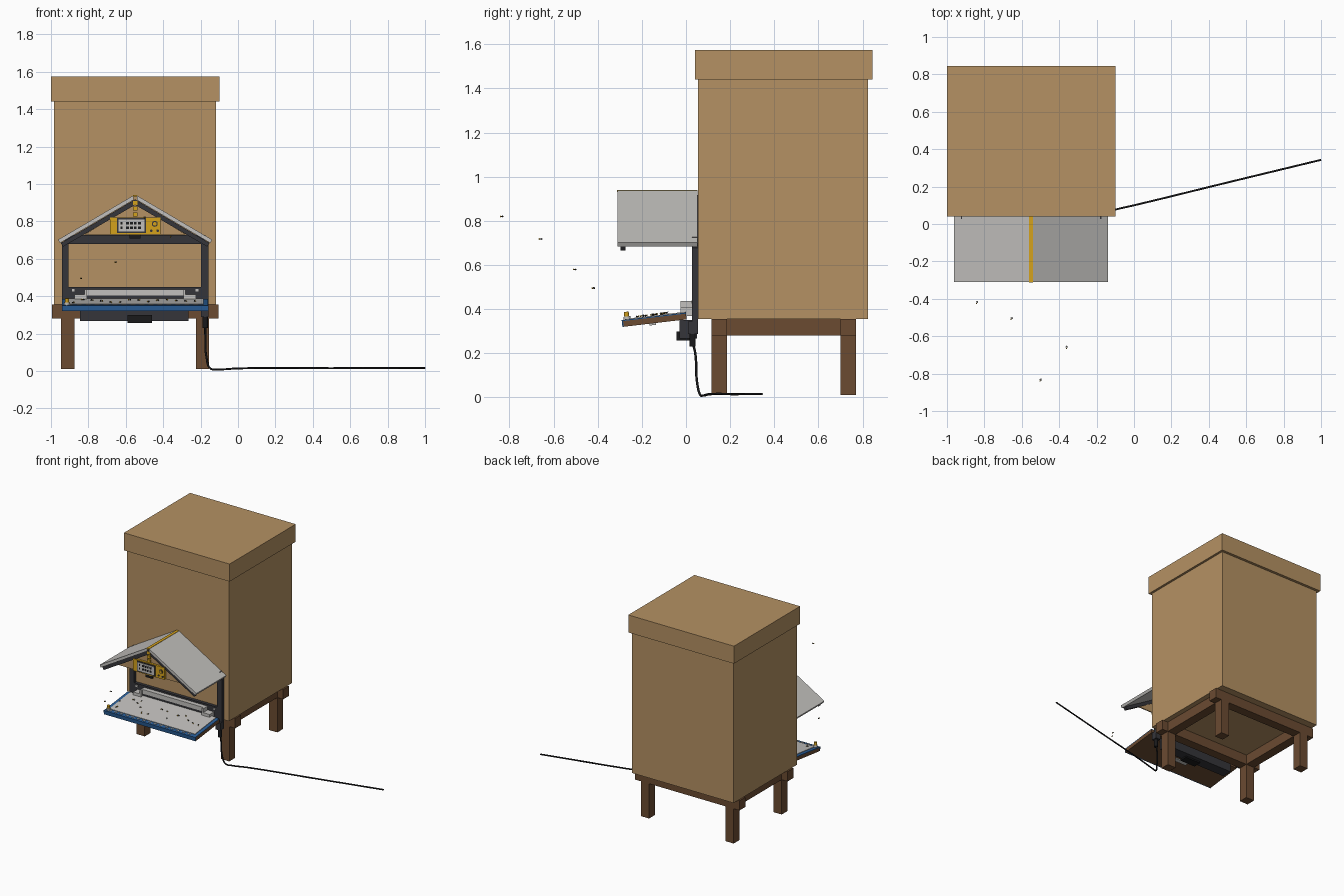
import bpy, bmesh, math, random
from mathutils import Matrix, Vector

if "Cube" in bpy.data.objects:
    bpy.data.objects.remove(bpy.data.objects["Cube"])

random.seed(4)


def mat(name, r, g, b):
    m = bpy.data.materials.new(name)
    m.diffuse_color = (r, g, b, 1)
    m.use_nodes = True
    m.node_tree.nodes["Principled BSDF"].inputs["Base Color"].default_value = m.diffuse_color
    return m


TAN = mat("tan wood", 0.46, 0.285, 0.125)
BROWN = mat("brown wood", 0.147, 0.07, 0.031)
GREY = mat("light grey", 0.54, 0.53, 0.51)
DARK = mat("charcoal", 0.036, 0.036, 0.042)
BLUE = mat("blue", 0.023, 0.115, 0.32)
GOLD = mat("golden yellow", 0.66, 0.36, 0.012)
BLACK = mat("black", 0.01, 0.01, 0.011)


def finish(name, bm, m, matrix=None):
    bmesh.ops.recalc_face_normals(bm, faces=bm.faces)
    me = bpy.data.meshes.new(name)
    bm.to_mesh(me)
    bm.free()
    me.materials.append(m)
    ob = bpy.data.objects.new(name, me)
    bpy.context.collection.objects.link(ob)
    if matrix:
        ob.matrix_world = matrix
    return ob


def boxes(name, m, spans, matrix=None):
    """Several boxes (x0,x1,y0,y1,z0,z1) in one object."""
    bm = bmesh.new()
    for x0, x1, y0, y1, z0, z1 in spans:
        mx = Matrix.Translation(((x0 + x1) / 2, (y0 + y1) / 2, (z0 + z1) / 2)) @ \
            Matrix.Diagonal((x1 - x0, y1 - y0, z1 - z0, 1))
        bmesh.ops.create_cube(bm, size=1, matrix=mx)
    return finish(name, bm, m, matrix)


def prism(name, m, profile, y0, y1):
    """Extrude an x-z outline along y."""
    bm = bmesh.new()
    f = bm.faces.new([bm.verts.new((x, y0, z)) for x, z in profile])
    ext = bmesh.ops.extrude_face_region(bm, geom=[f])
    bmesh.ops.translate(bm, vec=(0, y1 - y0, 0),
                        verts=[v for v in ext["geom"] if isinstance(v, bmesh.types.BMVert)])
    return finish(name, bm, m)


def cylinder(name, m, centre, r, depth, axis="Z", sides=16, base=Matrix()):
    bm = bmesh.new()
    bmesh.ops.create_cone(bm, cap_ends=True, segments=sides, radius1=r, radius2=r, depth=depth)
    rot = Matrix.Rotation(math.pi / 2, 4, "X") if axis == "Y" else Matrix()
    return finish(name, bm, m, base @ Matrix.Translation(centre) @ rot)


def tube(name, m, pts, r):
    cu = bpy.data.curves.new(name, "CURVE")
    cu.dimensions = "3D"
    cu.bevel_depth, cu.bevel_resolution, cu.resolution_u = r, 2, 6
    cu.use_fill_caps = True
    sp = cu.splines.new("BEZIER")
    sp.bezier_points.add(len(pts) - 1)
    for bp, p in zip(sp.bezier_points, pts):
        bp.co = p
        bp.handle_left_type = bp.handle_right_type = "AUTO"
    cu.materials.append(m)
    ob = bpy.data.objects.new(name, cu)
    bpy.context.collection.objects.link(ob)
    return ob


# Hive box and lid
boxes("hive_body", TAN, [(-0.983, -0.117, 0.055, 0.825, 0.355, 1.44)])
boxes("hive_lid", TAN, [(-1, -0.1, 0.04, 0.845, 1.44, 1.575)])

# Stand: long cross rails, side rails, four legs
LX = [(-0.945, -0.875), (-0.225, -0.155)]
LY = [(0.115, 0.185), (0.70, 0.77)]
boxes("stand_cross_rails", BROWN, [(-0.995, -0.105, a, b, 0.28, 0.355) for a, b in LY])
boxes("stand_side_rails", BROWN, [(a, b, 0.185, 0.70, 0.28, 0.355) for a, b in LX])
boxes("stand_legs", BROWN, [(*x, *y, 0.012, 0.28) for x in LX for y in LY])

# Porch roof
CX = -0.55
for side, label in ((-1, "left"), (1, "right")):
    prism("porch_roof_" + label, GREY,
          [(CX + side * 0.01, 0.938), (CX + side * 0.412, 0.702),
           (CX + side * 0.402, 0.684), (CX + side * 0.01, 0.914)], -0.31, 0.053)
    for where, y0, y1 in (("front", -0.297, -0.275), ("back", 0.03, 0.054)):
        prism(f"{where}_rafter_{label}", DARK,
              [(CX, 0.918), (CX + side * 0.398, 0.684),
               (CX + side * 0.385, 0.665), (CX, 0.888)], y0, y1)
prism("ridge_strip", GOLD, [(CX - 0.011, 0.932), (CX + 0.011, 0.932),
                            (CX + 0.011, 0.94), (CX - 0.011, 0.94)], -0.312, 0.053)
prism("gable_board", TAN, [(CX - 0.27, 0.73), (CX + 0.27, 0.73), (CX, 0.892)], -0.285, -0.277)

# Porch frame against the hive wall
boxes("porch_posts", DARK, [(-0.942, -0.905, 0.028, 0.054, 0.34, 0.69),
                            (-0.197, -0.158, 0.028, 0.054, 0.34, 0.69)])
boxes("porch_crossbeam", DARK, [(-0.925, -0.175, 0.028, 0.054, 0.68, 0.727)])
boxes("porch_lower_beam", DARK, [(-0.92, -0.18, 0.03, 0.054, 0.355, 0.45)])

# Display unit hung under the ridge
boxes("display_case", GOLD, [(-0.685, -0.415, -0.302, -0.286, 0.73, 0.822)])
boxes("display_bezel", DARK, [(-0.648, -0.492, -0.306, -0.302, 0.737, 0.817)])
boxes("display_screen", GREY, [(-0.64, -0.5, -0.309, -0.306, 0.745, 0.809)])
boxes("display_segments", BLACK,
      [(x, x + w, -0.311, -0.309, z, z + 0.014)
       for z in (0.758, 0.784)
       for x, w in ((-0.627, 0.01), (-0.6, 0.016), (-0.578, 0.016), (-0.556, 0.012), (-0.535, 0.016))])
for i, (x, z, r) in enumerate(((-0.445, 0.787, 0.016), (-0.463, 0.75, 0.007), (-0.43, 0.75, 0.007))):
    cylinder(f"display_button_{i + 1}", DARK, (x, -0.303, z), r, 0.006, "Y")
cylinder("display_dial", GOLD, (-0.445, -0.307, 0.787), 0.01, 0.006, "Y")
boxes("display_hanger", GOLD, [(CX - 0.012, CX + 0.012, -0.302, -0.288, z, z + 0.022)
                               for z in (0.826, 0.857, 0.888)])
boxes("display_sensor", BLACK, [(-0.58, -0.52, -0.3, -0.284, 0.708, 0.73)])

# Sloping landing board, in its own tilted frame
TILT = Matrix.Translation((CX, -0.285, 0.32)) @ Matrix.Rotation(math.radians(6.7), 4, "X")
boxes("landing_board", BROWN, [(-0.39, 0.39, 0.003, 0.29, 0, 0.026)], TILT)
boxes("landing_front_trim", BLUE, [(-0.391, 0.391, -0.003, 0.003, 0, 0.031)], TILT)
boxes("landing_blue_top", BLUE, [(-0.39, 0.39, 0.003, 0.29, 0.026, 0.031)], TILT)
boxes("landing_plate", GREY, [(-0.365, 0.365, 0.03, 0.29, 0.031, 0.035)], TILT)
boxes("landing_edge_marks", GREY, [(-0.36 + i * 0.048, -0.335 + i * 0.048, 0.012, 0.02, 0.031, 0.034)
                                   for i in range(15)], TILT)
cylinder("level_knob_base", GREY, (-0.365, 0.022, 0.038), 0.016, 0.014, base=TILT)
cylinder("level_knob", GOLD, (-0.365, 0.022, 0.055), 0.011, 0.022, base=TILT)
boxes("board_bracket", GREY, [(-0.06, 0.06, 0.12, 0.15, -0.008, 0)], TILT)

# Entrance sensor channel and the housing beneath it
boxes("entrance_channel", GREY, [(-0.82, -0.28, -0.005, 0.03, 0.405, 0.437),
                                 (-0.84, -0.26, -0.025, 0.03, 0.37, 0.385)])
boxes("channel_front_slot", DARK, [(-0.82, -0.28, 0.0, 0.03, 0.385, 0.405)])
boxes("channel_end_blocks", GREY, [(x, x + 0.055, -0.025, 0.03, 0.37, 0.408) for x in (-0.875, -0.28)])
boxes("channel_end_plates", GREY, [(x, x + 0.012, -0.025, -0.005, 0.37, 0.437) for x in (-0.82, -0.292)])
boxes("beam_bolts", GREY, [(x, x + 0.014, 0.024, 0.03, 0.425, 0.439) for x in (-0.888, -0.226)])
boxes("sensor_housing", DARK, [(-0.845, -0.265, -0.03, 0.05, 0.268, 0.352)])
boxes("battery_box", BLACK, [(-0.59, -0.46, -0.042, 0.02, 0.257, 0.3)])

# Cable with plug
cylinder("cable_plug", BLACK, (-0.175, 0.03, 0.26), 0.014, 0.06)
boxes("cable_socket", DARK, [(-0.197, -0.158, 0.01, 0.054, 0.288, 0.345)])
tube("cable", BLACK, [(-0.175, 0.03, 0.25), (-0.175, 0.042, 0.2), (-0.168, 0.05, 0.07),
                      (-0.148, 0.063, 0.014), (-0.1, 0.077, 0.009), (0.0, 0.1, 0.014),
                      (0.5, 0.222, 0.015), (1.0, 0.343, 0.016)], 0.0055)


# Bees: dark ellipsoid, gold band, pale wings
def bee(name, place, turn):
    base = place @ Matrix.Rotation(turn, 4, "Z")
    for part, m, y, size in (("abdomen", BLACK, 0.004, (0.004, 0.006, 0.004)),
                             ("thorax", GOLD, -0.005, (0.004, 0.004, 0.004)),
                             ("wings", GREY, 0.002, (0.008, 0.003, 0.001))):
        bm = bmesh.new()
        z = 0.0045 if part == "wings" else 0
        bmesh.ops.create_icosphere(bm, subdivisions=1, radius=1,
                                   matrix=Matrix.Translation((0, y, z)) @ Matrix.Diagonal((*size, 1)))
        finish(f"{name}_{part}", bm, m, base)


for i, p in enumerate(((-0.84, -0.42, 0.495), (-0.655, -0.505, 0.58),
                       (-0.36, -0.66, 0.718), (-0.5, -0.835, 0.82))):
    bee(f"flying_bee_{i + 1}", Matrix.Translation(p), random.uniform(-0.6, 0.6))
for i in range(14):
    spot = Vector((-0.33 + 0.05 * i, random.uniform(0.06, 0.22), 0.039))
    bee(f"landed_bee_{i + 1}", TILT @ Matrix.Translation(spot), random.uniform(0, 6))
